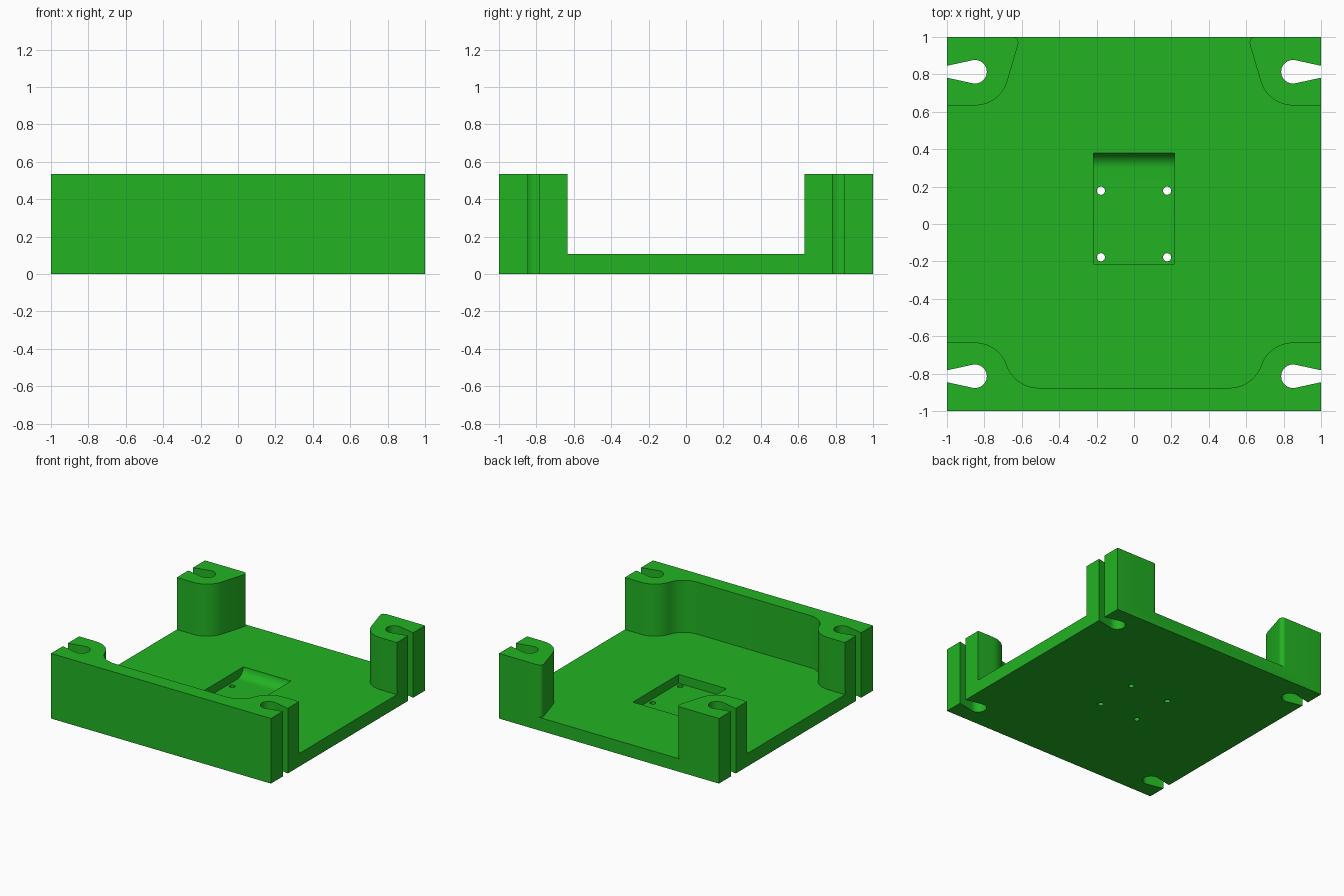
import bpy, bmesh, math
from mathutils import Vector

if "Cube" in bpy.data.objects:
    bpy.data.objects.remove(bpy.data.objects["Cube"])

HEIGHT, PLATE, FLOOR = 0.535, 0.107, 0.035
CX, CY = 0.85, 0.814            # slot and post centre
POST_R, SLOT_R = 0.18, 0.063

green = bpy.data.materials.new("bright_green")
green.diffuse_color = (0.016, 0.45, 0.016, 1)
green.use_nodes = True
green.node_tree.nodes["Principled BSDF"].inputs["Base Color"].default_value = green.diffuse_color


def arc(cx, cy, r, a0, a1, n=12):
    """Points on an arc, angles in degrees."""
    angles = [math.radians(a0 + (a1 - a0) * i / n) for i in range(n + 1)]
    return [(cx + r * math.cos(a), cy + r * math.sin(a)) for a in angles]


def prism(name, outline, lo, hi, axis="z"):
    """Extrude an outline along z (outline is x, y) or along x (outline is y, z)."""
    bm = bmesh.new()
    place = (lambda u, v: (u, v, lo)) if axis == "z" else (lambda u, v: (lo, u, v))
    face = bm.faces.new([bm.verts.new(place(u, v)) for u, v in outline])
    ext = bmesh.ops.extrude_face_region(bm, geom=[face])
    move = Vector((0, 0, hi - lo)) if axis == "z" else Vector((hi - lo, 0, 0))
    bmesh.ops.translate(bm, vec=move, verts=[g for g in ext["geom"] if isinstance(g, bmesh.types.BMVert)])
    bmesh.ops.recalc_face_normals(bm, faces=bm.faces)
    mesh = bpy.data.meshes.new(name)
    bm.to_mesh(mesh)
    bm.free()
    mesh.materials.append(green)
    obj = bpy.data.objects.new(name, mesh)
    bpy.context.collection.objects.link(obj)
    return obj


def cut(body, cutter):
    mod = body.modifiers.new("cut", "BOOLEAN")
    mod.operation, mod.solver, mod.object = "DIFFERENCE", "EXACT", cutter
    bpy.context.view_layer.objects.active = body
    bpy.ops.object.modifier_apply(modifier=mod.name)
    bpy.data.objects.remove(cutter)


# Solid block the mount is carved from
mount = prism("mounting_base", [(-1, -1), (1, -1), (1, 1), (-1, 1)], 0, HEIGHT)

# Open interior, leaving the front wall and the corner posts
dy = POST_R * 2 - 0.241
dx = math.sqrt((2 * POST_R) ** 2 - dy ** 2)
tilt = math.degrees(math.atan2(dy, dx))
half = arc(CX - dx, -0.876 + POST_R, POST_R, -90, -tilt)
half += arc(CX, -CY, POST_R, 180 - tilt, 90)[1:]
half += [(1.1, -CY + POST_R), (1.1, CY - POST_R)]
half += arc(CX, CY, POST_R, 270, 197.4)
half += arc(0.648, 0.97, 0.03, 197.4, 90, 8)
half += [(0.648, 1.1)]
interior = half + [(-x, y) for x, y in reversed(half)]
cut(mount, prism("interior_cutter", interior, PLATE, 1))

# Tapered keyhole slots through the four corners
for sx in (-1, 1):
    for sy in (-1, 1):
        slot = arc(CX, CY, SLOT_R, 78.3, 281.7, 24)
        slot += [(1.0, CY - 0.032), (1.05, CY - 0.022), (1.05, CY + 0.022), (1.0, CY + 0.032)]
        cut(mount, prism("slot_cutter", [(sx * x, sy * y) for x, y in slot], -0.1, 1))

# Central pocket with a curved rear end
pocket = [(-0.215, 0.2), (-0.215, FLOOR)] + arc(0.30, FLOOR + 0.08, 0.08, 270, 360) + [(0.38, 0.2)]
cut(mount, prism("pocket_cutter", pocket, -0.217, 0.217, "x"))

# Four screw holes in the pocket floor
for sx in (-1, 1):
    for sy in (-1, 1):
        hole = arc(sx * 0.177, sy * 0.178, 0.022, 0, 345, 23)
        cut(mount, prism("hole_cutter", hole, -0.1, 0.2))

bpy.ops.object.select_all(action="DESELECT")
mount.select_set(True)
bpy.context.view_layer.objects.active = mount
bpy.ops.object.shade_smooth_by_angle(angle=math.radians(30))
